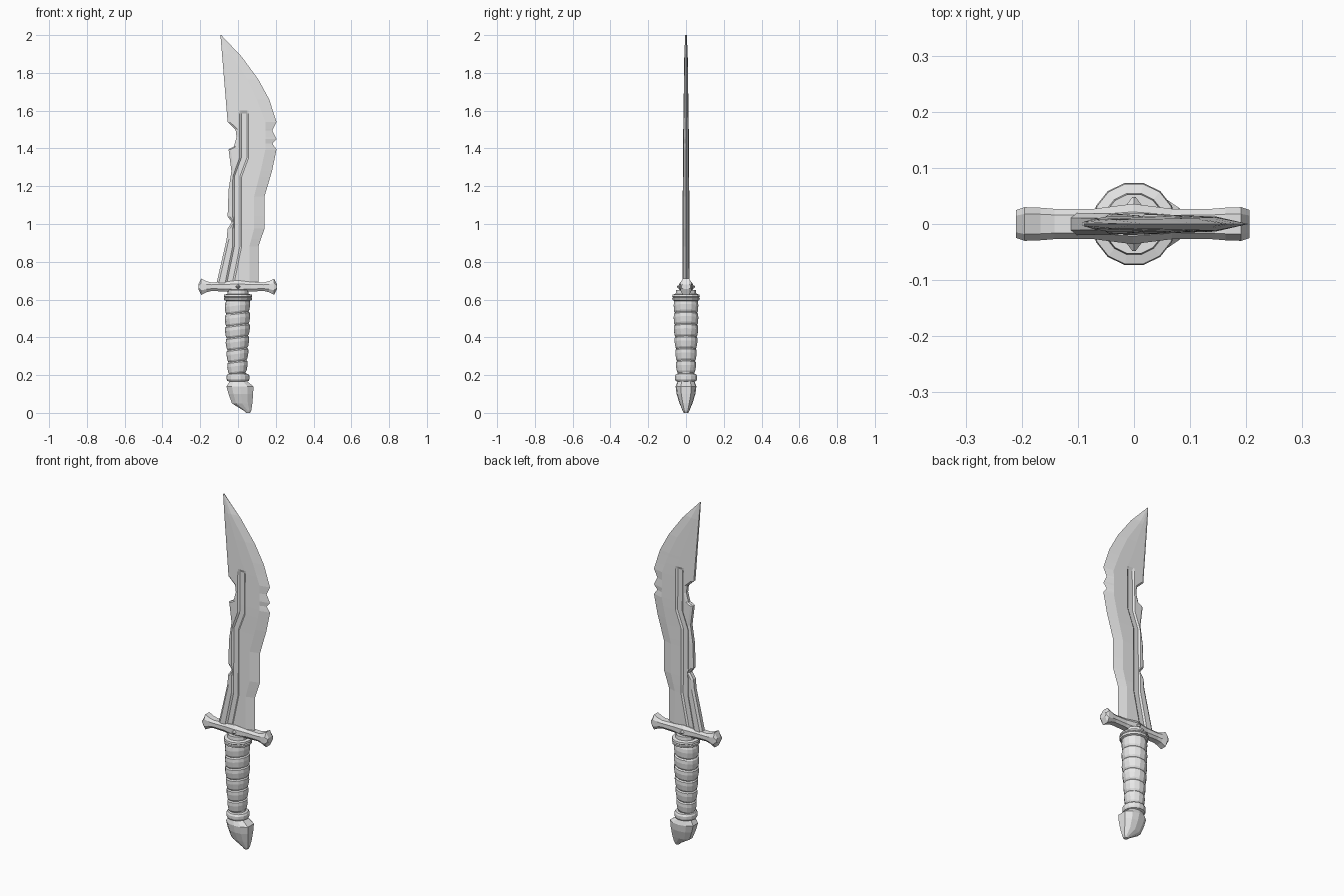
import bpy, bmesh, math
from mathutils import Matrix

cube = bpy.data.objects.get("Cube")
if cube:
    bpy.data.objects.remove(cube, do_unlink=True)

steel = bpy.data.materials.new("pale_grey")
steel.use_nodes = True
steel.diffuse_color = (0.8, 0.8, 0.8, 1)
steel.node_tree.nodes["Principled BSDF"].inputs["Base Color"].default_value = (0.8, 0.8, 0.8, 1)


def finish(name, bm):
    bmesh.ops.remove_doubles(bm, verts=bm.verts[:], dist=0.0003)
    bmesh.ops.recalc_face_normals(bm, faces=bm.faces[:])
    mesh = bpy.data.meshes.new(name)
    bm.to_mesh(mesh)
    bm.free()
    mesh.materials.append(steel)
    obj = bpy.data.objects.new(name, mesh)
    bpy.context.collection.objects.link(obj)
    return obj


def loft(name, rings):
    """Skin a list of equal-length closed rings and cap both ends."""
    bm = bmesh.new()
    loops = [[bm.verts.new(p) for p in ring] for ring in rings]
    for low, high in zip(loops, loops[1:]):
        for i in range(len(low)):
            j = (i + 1) % len(low)
            bm.faces.new((low[i], low[j], high[j], high[i]))
    bm.faces.new(loops[0])
    bm.faces.new(loops[-1])
    return finish(name, bm)


def at(points, z):
    """Linear interpolation of (z, value) points."""
    if z <= points[0][0]:
        return points[0][1]
    for (z0, v0), (z1, v1) in zip(points, points[1:]):
        if z <= z1:
            return v0 + (v1 - v0) * (z - z0) / (z1 - z0)
    return points[-1][1]


# Blade: spine, cutting edge, bevel line and groove path as (height, x)
spine = [(.66, -.12), (.69, -.113), (.92, -.06), (.975, -.055), (1.01, -.033),
         (1.04, -.055), (1.18, -.05), (1.28, -.035), (1.395, -.05), (1.41, -.022),
         (1.46, -.008), (1.5, -.013), (1.54, -.055), (2, -.093)]
edge = [(.66, .108), (.88, .108), (.975, .14), (1.145, .14), (1.28, .18), (1.395, .204),
        (1.425, .182), (1.45, .204), (1.495, .182), (1.54, .204), (1.66, .165),
        (1.765, .108), (1.885, .02), (2, -.089)]
bevel = [(.66, .06), (.88, .06), (.975, .085), (1.145, .085), (1.28, .12), (1.395, .145),
         (1.54, .145), (1.66, .1), (1.765, .05), (1.885, -.03), (2, -.09)]
groove = [(.66, -.05), (.88, -.005), (1.25, -.005), (1.35, .032), (1.585, .032),
          (1.6, .032), (1.64, .025), (2, -.091)]
thickness = [(.66, .02), (1.4, .016), (1.9, .009), (2, .004)]


def blade_ring(z):
    back, tip, mid, t = at(spine, z), at(edge, z), at(groove, z), at(thickness, z)
    half = .024 if z < 1.61 else .024 * (2 - z)
    wall = half * .4
    floor = t - .007 if z < 1.59 else t
    columns = [(back, t * .55), (back + .012, t), (mid - half, t), (mid - half + wall, floor),
               (mid + half - wall, floor), (mid + half, t), (at(bevel, z), t * .85)]
    side, last = [], back
    for x, y in columns:
        last = min(max(x, last), tip)
        side.append((last, y))
    return ([(x, -y, z) for x, y in side] + [(tip, 0, z)]
            + [(x, y, z) for x, y in reversed(side)])


heights = sorted({z for line in (spine, edge, bevel, groove, thickness) for z, _ in line})
loft("blade", [blade_ring(z) for z in heights])

# Crossguard: chamfered sections mirrored along x, flared at the ends
guard_half = [(0, .036, .034), (.07, .027, .025), (.14, .027, .023),
              (.165, .029, .029), (.193, .03, .043), (.208, .025, .012)]
guard = [(-x, y, h) for x, y, h in reversed(guard_half[1:])] + guard_half


def guard_ring(x, y, h):
    corners = [(1, .45), (.6, 1), (-.6, 1), (-1, .45), (-1, -.45), (-.6, -1), (.6, -1), (1, -.45)]
    return [(x - .002, a * y, .668 + b * h) for a, b in corners]


loft("crossguard", [guard_ring(*s) for s in guard])

# Small pyramid studs on both guard faces
for name, s in (("front_stud", -1), ("back_stud", 1)):
    bm = bmesh.new()
    bmesh.ops.create_cone(bm, cap_ends=True, segments=4, radius1=.018, radius2=.003, depth=.02,
                          matrix=Matrix.Translation((0, s * .038, .668))
                          @ Matrix.Rotation(-s * math.pi / 2, 4, "X"))
    finish(name, bm)


def lathe(name, profile, sides=14, tilt=0, cx=0):
    """Round part from (z, radius) points, with optionally slanted rings."""
    rings = []
    for z, r in profile:
        ring = []
        for i in range(sides):
            a = 2 * math.pi * i / sides
            ring.append((cx + r * math.cos(a), r * math.sin(a), z + tilt * r * math.cos(a)))
        rings.append(ring)
    return loft(name, rings)


# Grip: slanted wrapped bands that swell and taper downwards
grip, bands = [(.19, .046)], 6
radii = [(.2, .047), (.33, .055), (.45, .063), (.6, .063)]
for b in range(bands):
    low = .21 + b * .064
    for f, swell in ((0, -.004), (.15, .001), (.6, .004), (.9, .002)):
        z = low + f * .064
        grip.append((z, at(radii, z) + swell))
grip.append((.605, .058))
lathe("grip", grip, tilt=.12, cx=-.003)

# Collars at both ends of the grip
lathe("upper_collar", [(.592, .06), (.597, .073), (.608, .075), (.612, .07),
                       (.616, .075), (.626, .073), (.63, .056), (.65, .054)])
lathe("lower_collar", [(.165, .045), (.17, .057), (.18, .061), (.195, .061), (.205, .055), (.208, .045)])

# Pommel: chamfered hook leaning to one side, as (z, left, right, half depth)
pommel = [(0, .042, .064, .012), (.012, .03, .07, .018), (.05, -.032, .076, .034),
          (.1, -.05, .08, .05), (.14, -.061, .082, .055), (.165, -.045, .05, .046),
          (.175, -.042, .042, .042)]


def pommel_ring(z, left, right, depth):
    c, w = (left + right) / 2, (right - left) / 2
    corners = [(1, .5), (.55, .9), (0, 1), (-.6, .85), (-1, .4)]
    corners += [(a, -b) for a, b in reversed(corners)]
    return [(c + a * w, b * depth, z) for a, b in corners]


loft("pommel", [pommel_ring(*s) for s in pommel])
